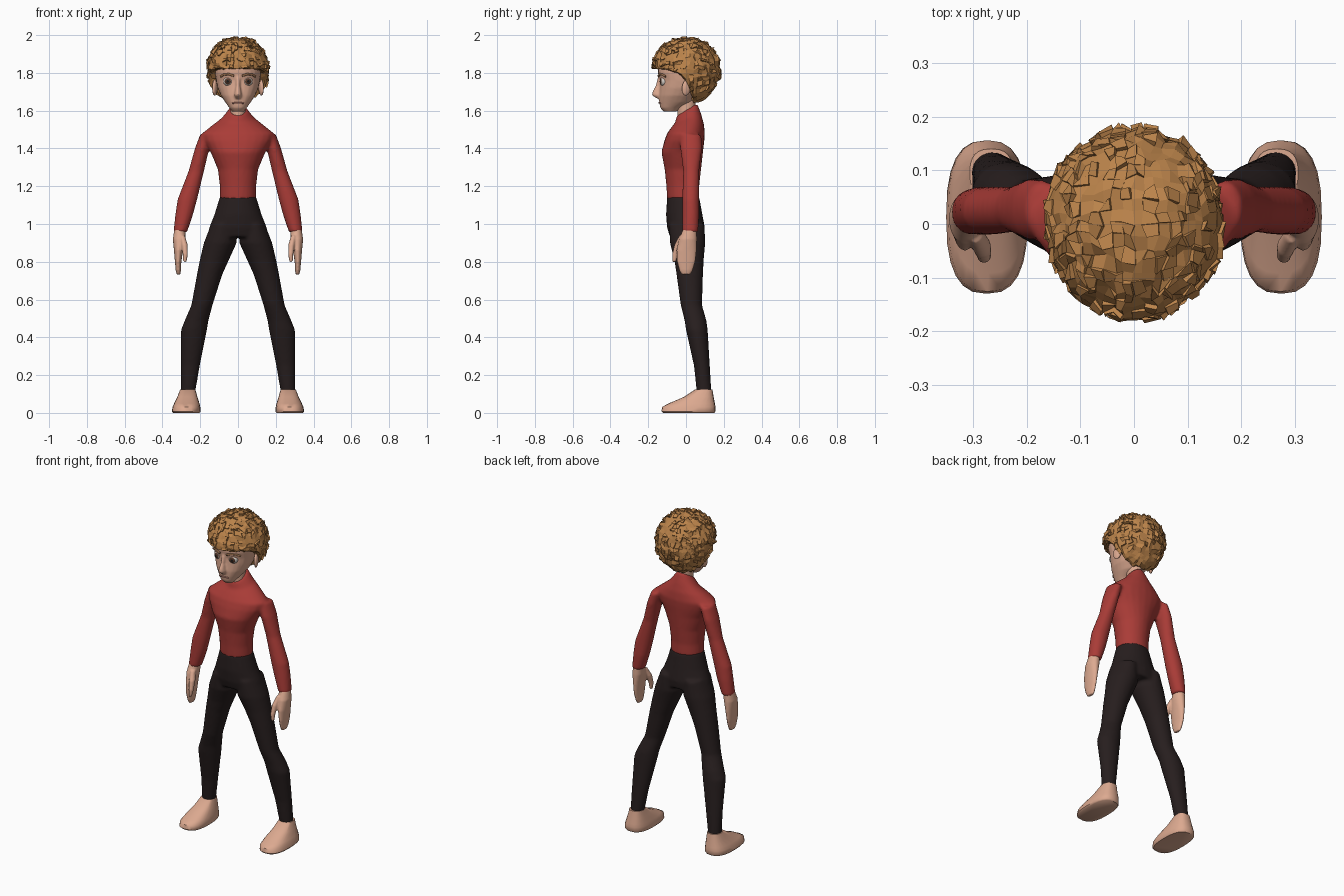
import bpy, bmesh, math, random
from mathutils import Vector, Matrix

random.seed(4)
cube = bpy.data.objects.get("Cube")
if cube:
    bpy.data.objects.remove(cube, do_unlink=True)


def material(name, r, g, b):
    m = bpy.data.materials.new(name)
    m.use_nodes = True
    m.diffuse_color = (r, g, b, 1)
    m.node_tree.nodes["Principled BSDF"].inputs["Base Color"].default_value = (r, g, b, 1)
    return m


SKIN = material("skin", 0.72, 0.40, 0.28)
RED = material("red shirt", 0.40, 0.045, 0.038)
DARK = material("dark trousers", 0.020, 0.013, 0.013)
HAIR = material("ginger hair", 0.50, 0.23, 0.07)
BROW = material("brown brow", 0.30, 0.15, 0.07)
WHITE = material("eye white", 0.65, 0.60, 0.55)
IRIS = material("brown iris", 0.08, 0.035, 0.02)
PUPIL = material("black pupil", 0.01, 0.01, 0.01)
LIP = material("lip", 0.50, 0.22, 0.17)


def loft(bm, rings, side=1, power=2.0, n=24):
    """Closed tube through rings of (z, x, front y, back y, half width, tilt)."""
    loops = []
    for z, x, front, back, rx, *tilt in rings:
        cy, ry = (front + back) / 2, (back - front) / 2
        loop = []
        for i in range(n):
            a = math.tau * i / n
            c, s = math.cos(a), math.sin(a)
            dx = math.copysign(abs(c) ** (2 / power), c) * rx
            dy = math.copysign(abs(s) ** (2 / power), s) * ry
            dz = dy * tilt[0] if tilt else 0
            loop.append(bm.verts.new((side * (x + dx), cy + dy, z + dz)))
        loops.append(loop)
    for a, b in zip(loops, loops[1:]):
        for i in range(n):
            j = (i + 1) % n
            bm.faces.new((a[i], a[j], b[j], b[i]))
    bm.faces.new(loops[0])
    bm.faces.new(loops[-1])


def finish(bm, name, mats, fuse=0, smooth=True, iterations=4):
    """Turn a bmesh into an object; fuse welds its pieces into one skin."""
    bmesh.ops.recalc_face_normals(bm, faces=bm.faces)
    me = bpy.data.meshes.new(name)
    bm.to_mesh(me)
    bm.free()
    for m in mats:
        me.materials.append(m)
    if smooth:
        me.shade_smooth()
        me.set_sharp_from_angle(angle=math.radians(50))
    ob = bpy.data.objects.new(name, me)
    bpy.context.collection.objects.link(ob)
    if fuse:
        r = ob.modifiers.new("Fuse", 'REMESH')
        r.mode = 'VOXEL'
        r.voxel_size = fuse
        r.use_smooth_shade = True
        s = ob.modifiers.new("Soften", 'SMOOTH')
        s.iterations = iterations
    return ob


# Shirt: torso and both sleeves
torso = [(1.13, 0, -.10, .07, .096), (1.20, 0, -.104, .07, .096), (1.29, 0, -.113, .08, .107),
         (1.38, 0, -.13, .09, .145), (1.44, 0, -.115, .097, .18), (1.48, 0, -.10, .10, .19),
         (1.52, 0, -.078, .095, .14, .1), (1.56, 0, -.058, .08, .085, .35),
         (1.605, 0, -.05, .06, .046, .6)]
sleeve = [(1.475, .165, -.03, .08, .035), (1.40, .19, -.03, .085, .038),
          (1.28, .221, -.015, .07, .041), (1.13, .268, -.02, .07, .052),
          (1.05, .285, -.02, .07, .047), (.955, .306, -.02, .064, .036)]
bm = bmesh.new()
loft(bm, torso)
for s in (1, -1):
    loft(bm, sleeve, s)
finish(bm, "shirt", [RED], .009)

# Trousers: hips and both legs
hips = [(1.145, 0, -.10, .07, .096), (1.05, 0, -.106, .087, .125), (.98, 0, -.10, .10, .153),
        (.93, 0, -.085, .095, .155)]
leg = [(1.0, .08, -.09, .098, .062), (.90, .094, -.085, .102, .087), (.81, .125, -.062, .094, .077),
       (.73, .151, -.05, .09, .067), (.57, .191, -.028, .085, .056), (.49, .219, -.008, .108, .063),
       (.44, .233, .0, .115, .069), (.25, .252, .042, .126, .05), (.095, .266, .058, .136, .037)]
bm = bmesh.new()
loft(bm, hips)
for s in (1, -1):
    loft(bm, leg, s)
finish(bm, "trousers", [DARK], .009)

# Hands and feet
palm = [(.98, .306, -.012, .056, .03), (.92, .312, -.038, .058, .033), (.86, .315, -.05, .056, .024),
        (.80, .317, -.048, .05, .017), (.755, .316, -.036, .036, .014), (.733, .315, -.024, .024, .010)]
thumb = [(.94, .295, -.035, .0, .014), (.89, .283, -.062, -.022, .017),
         (.84, .279, -.073, -.043, .014), (.80, .281, -.072, -.052, .009)]
foot = [(0, .273, -.122, .15, .07), (.008, .274, -.13, .156, .076), (.032, .273, -.126, .156, .073),
        (.05, .271, -.092, .153, .067), (.085, .268, -.01, .146, .053), (.125, .266, .05, .14, .040)]
for s, label in ((1, "left"), (-1, "right")):
    bm = bmesh.new()
    loft(bm, palm, s)
    loft(bm, thumb, s, n=12)
    finish(bm, label + "_hand", [SKIN], .005, iterations=3)
    bm = bmesh.new()
    loft(bm, foot, s, power=2.6)
    finish(bm, label + "_foot", [SKIN])

# Neck and head with nose
bm = bmesh.new()
loft(bm, [(1.54, 0, -.045, .05, .042), (1.60, 0, -.045, .05, .04), (1.70, 0, -.05, .05, .042)])
finish(bm, "neck", [SKIN])
skull = [(1.595, 0, -.118, -.05, .030), (1.615, 0, -.136, -.03, .046), (1.645, 0, -.142, .03, .068),
         (1.68, 0, -.143, .06, .091), (1.72, 0, -.140, .09, .108), (1.76, 0, -.138, .10, .117),
         (1.80, 0, -.149, .10, .122), (1.85, 0, -.15, .10, .12), (1.92, 0, -.10, .08, .08)]
nose = [(1.664, 0, -.155, -.12, .014), (1.682, 0, -.181, -.12, .021), (1.70, 0, -.178, -.12, .017),
        (1.73, 0, -.162, -.12, .012), (1.78, 0, -.148, -.12, .012)]
bm = bmesh.new()
loft(bm, skull, power=2.2)
loft(bm, nose, n=12)
finish(bm, "head", [SKIN], .006, iterations=3)


def stroke(name, points, radius, mat):
    cu = bpy.data.curves.new(name, 'CURVE')
    cu.dimensions = '3D'
    cu.bevel_depth = radius
    cu.bevel_resolution = 2
    cu.use_fill_caps = True
    sp = cu.splines.new('POLY')
    sp.points.add(len(points) - 1)
    for p, co in zip(sp.points, points):
        p.co = (*co, 1)
    cu.materials.append(mat)
    bpy.context.collection.objects.link(bpy.data.objects.new(name, cu))


# Mouth, then ears, eyes and brows on each side
stroke("mouth", [(-.03, -.137, 1.64), (0, -.142, 1.642), (.03, -.137, 1.64)], .004, LIP)
for s, label in ((1, "left"), (-1, "right")):
    bm = bmesh.new()
    bmesh.ops.create_uvsphere(bm, u_segments=16, v_segments=10, radius=1, matrix=(
        Matrix.Translation((s * .122, .004, 1.725)) @ Matrix.Rotation(s * .35, 4, 'Z')
        @ Matrix.Rotation(-.2, 4, 'X') @ Matrix.Diagonal((.012, .026, .046, 1))))
    finish(bm, label + "_ear", [SKIN])

    bm = bmesh.new()
    bmesh.ops.create_uvsphere(bm, u_segments=24, v_segments=24, radius=1,
                              matrix=Matrix.Rotation(math.pi / 2, 4, 'X'))
    for f in bm.faces:
        d = f.calc_center_median().normalized()
        ang = math.degrees(math.acos(max(-1, min(1, -d.y))))
        f.material_index = 2 if ang < 15 else 1 if ang < 34 else 3 if d.z > .62 else 0
    bmesh.ops.transform(bm, verts=bm.verts, matrix=(
        Matrix.Translation((s * .05, -.113, 1.755)) @ Matrix.Rotation(s * .2, 4, 'Z')
        @ Matrix.Diagonal((.028, .026, .026, 1))))
    finish(bm, label + "_eye", [WHITE, IRIS, PUPIL, SKIN])
    stroke(label + "_brow", [(s * .022, -.146, 1.784), (s * .05, -.138, 1.794),
                             (s * .075, -.123, 1.791), (s * .092, -.108, 1.78)], .006, BROW)


def hairline(y):
    """Lowest height of the hair at depth y."""
    keys = [(-.12, 1.825), (-.04, 1.80), (.0, 1.76), (.04, 1.65), (.07, 1.635)]
    if y <= keys[0][0]:
        return keys[0][1]
    for (a, za), (b, zb) in zip(keys, keys[1:]):
        if y <= b:
            return za + (zb - za) * (y - a) / (b - a)
    return keys[-1][1]


# Hair: a jagged mass of flat facets with raised tufts
bm = bmesh.new()
bmesh.ops.create_cube(bm, size=2)
bmesh.ops.subdivide_edges(bm, edges=bm.edges, cuts=11, use_grid_fill=True)
for v in bm.verts:
    d = Vector([math.tan(c * math.pi / 4) for c in v.co]).normalized()
    d += Vector([random.uniform(-.04, .04) for _ in range(3)])
    d = d.normalized() * random.uniform(.93, 1.01)
    p = Vector((d.x * .168, d.y * .182, 1.82 + d.z * (.172 if d.z > 0 else .195)))
    p.z = max(p.z, hairline(p.y) + random.uniform(-.006, .008))
    v.co = p
bm.normal_update()
tufts = random.sample(list(bm.faces), len(bm.faces) // 3)
for f in bmesh.ops.extrude_discrete_faces(bm, faces=tufts)["faces"]:
    push = f.normal.copy() if f.normal.z > -.5 else Vector()
    for v in f.verts:
        v.co += push * random.uniform(.001, .012)
finish(bm, "hair", [HAIR], smooth=False)
